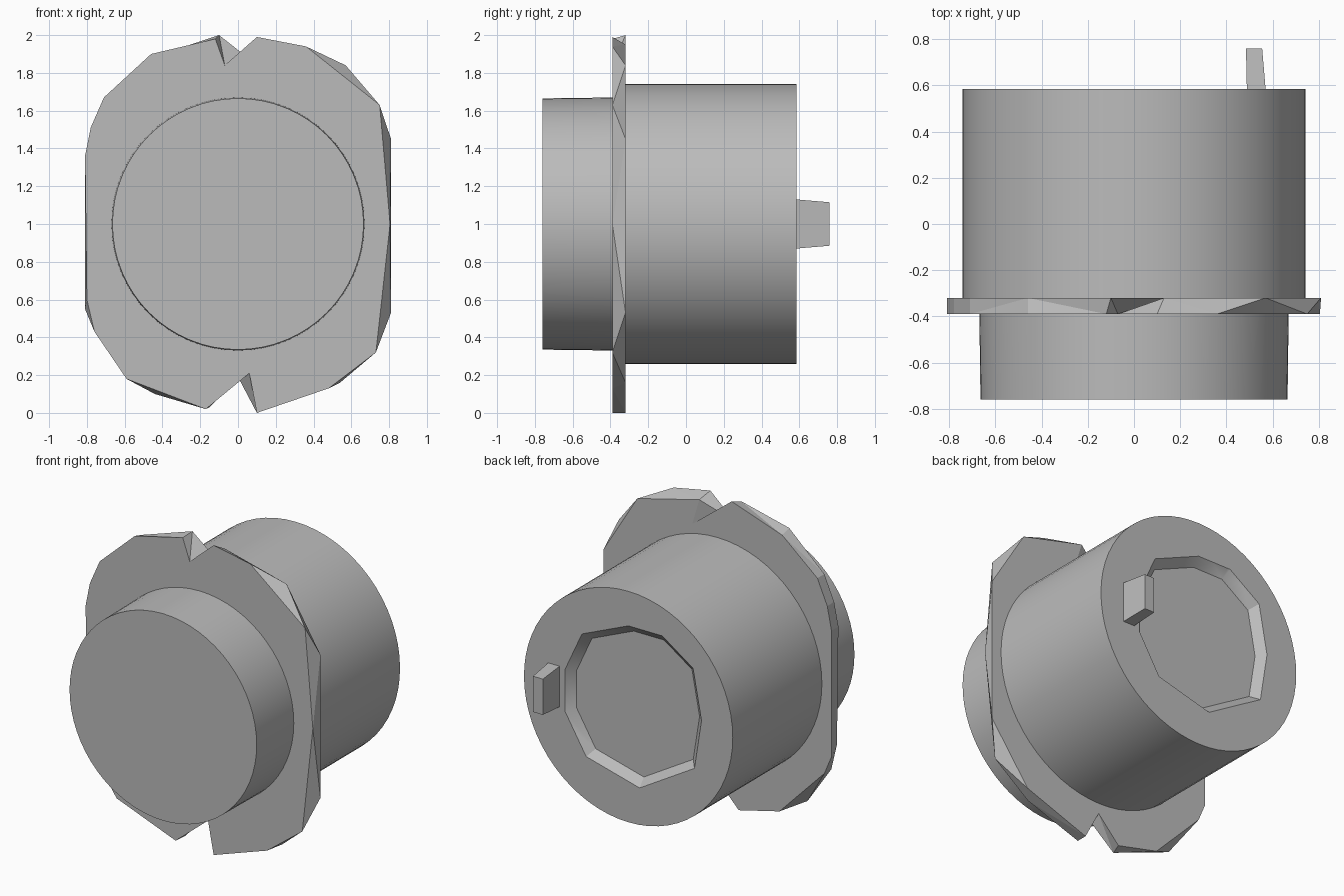
import bpy
import bmesh
import math
from mathutils import Vector

default_cube = bpy.data.objects.get("Cube")
if default_cube:
    bpy.data.objects.remove(default_cube, do_unlink=True)

FLANGE_FRONT, FLANGE_BACK = -0.39, -0.32
BODY_BACK = 0.585

# Single plain metal colour
grey = bpy.data.materials.new("plain_grey")
grey.use_nodes = True
grey.diffuse_color = (0.5, 0.5, 0.5, 1)
grey.node_tree.nodes["Principled BSDF"].inputs["Base Color"].default_value = grey.diffuse_color


def make_object(name, bm):
    bmesh.ops.recalc_face_normals(bm, faces=bm.faces)
    mesh = bpy.data.meshes.new(name)
    bm.to_mesh(mesh)
    bm.free()
    mesh.materials.append(grey)
    obj = bpy.data.objects.new(name, mesh)
    bpy.context.collection.objects.link(obj)
    return obj


def loft(name, front, y_front, back, y_back):
    """Solid between two outlines of (x, z) points with equal counts."""
    bm = bmesh.new()
    a = [bm.verts.new((x, y_front, z)) for x, z in front]
    b = [bm.verts.new((x, y_back, z)) for x, z in back]
    caps = [bm.faces.new(a), bm.faces.new(list(reversed(b)))]
    for i in range(len(a)):
        j = (i + 1) % len(a)
        bm.faces.new((a[j], a[i], b[i], b[j]))
    bmesh.ops.triangulate(bm, faces=[f for f in bm.faces if f not in caps])
    bmesh.ops.triangulate(bm, faces=[f for f in bm.faces if len(f.verts) > 4])
    return make_object(name, bm)


def circle(radius, sides=64):
    steps = [math.tau * i / sides for i in range(sides)]
    return [(radius * math.cos(t), 1 + radius * math.sin(t)) for t in steps]


def smooth(obj):
    bpy.ops.object.select_all(action="DESELECT")
    obj.select_set(True)
    bpy.context.view_layer.objects.active = obj
    bpy.ops.object.shade_smooth_by_angle(angle=math.radians(30))


# Front barrel, seated slightly inside the flange
front_barrel = loft("front_barrel", circle(0.665), -0.76, circle(0.67), FLANGE_FRONT + 0.02)
smooth(front_barrel)

# Rear body
rear_body = loft("rear_body", circle(0.742), FLANGE_BACK - 0.02, circle(0.742), BODY_BACK)

# Shallow sloped recess in the back of the body
opening = [(0.33, 1.38), (0.0, 1.52), (-0.24, 1.52), (-0.46, 1.37), (-0.52, 1.05),
           (-0.47, 0.73), (-0.08, 0.5), (0.3, 0.6), (0.45, 0.85), (0.45, 1.12)]
centre = Vector((-0.03, 1.0))
floor = [centre + (Vector(p) - centre) * 0.9 for p in opening]
lip = [centre + (Vector(p) - centre) * 1.1 for p in opening]
cutter = loft("recess_cutter", floor, BODY_BACK - 0.05, lip, BODY_BACK + 0.05)
cutter.hide_render = True
cut = rear_body.modifiers.new("recess", "BOOLEAN")
cut.operation = "DIFFERENCE"
cut.solver = "EXACT"
cut.object = cutter
bpy.ops.object.select_all(action="DESELECT")
rear_body.select_set(True)
bpy.context.view_layer.objects.active = rear_body
bpy.ops.object.modifier_apply(modifier=cut.name)
bpy.data.objects.remove(cutter, do_unlink=True)
smooth(rear_body)

# Flange with two lobes and a notch at top and bottom: front (x, z), back (x, z)
rim = [
    ((-0.07, 1.84), (0.18, 1.78)),
    ((-0.12, 1.98), (-0.1, 2.0)),
    ((-0.46, 1.9), (-0.46, 1.88)),
    ((-0.71, 1.67), (-0.71, 1.67)),
    ((-0.78, 1.51), (-0.78, 1.51)),
    ((-0.81, 1.36), (-0.81, 1.36)),
    ((-0.8, 0.6), (-0.81, 0.55)),
    ((-0.76, 0.43), (-0.76, 0.43)),
    ((-0.59, 0.18), (-0.44, 0.1)),
    ((-0.17, 0.02), (-0.15, 0.03)),
    ((0.06, 0.21), (0.0, 0.19)),
    ((0.1, 0.0), (0.1, 0.0)),
    ((0.48, 0.13), (0.54, 0.16)),
    ((0.73, 0.32), (0.81, 0.53)),
    ((0.805, 1.0), (0.81, 1.0)),
    ((0.75, 1.63), (0.81, 1.45)),
    ((0.36, 1.94), (0.57, 1.84)),
    ((0.1, 1.99), (0.13, 1.95)),
]
loft("flange", [f for f, b in rim], FLANGE_FRONT, [b for f, b in rim], FLANGE_BACK)


# Tapered tab standing on the back
def rectangle(x_min, x_max, z_min, z_max):
    return [(x_min, z_min), (x_max, z_min), (x_max, z_max), (x_min, z_max)]


loft("rear_tab", rectangle(0.49, 0.575, 0.865, 1.135), BODY_BACK - 0.06,
     rectangle(0.485, 0.555, 0.885, 1.115), 0.76)
